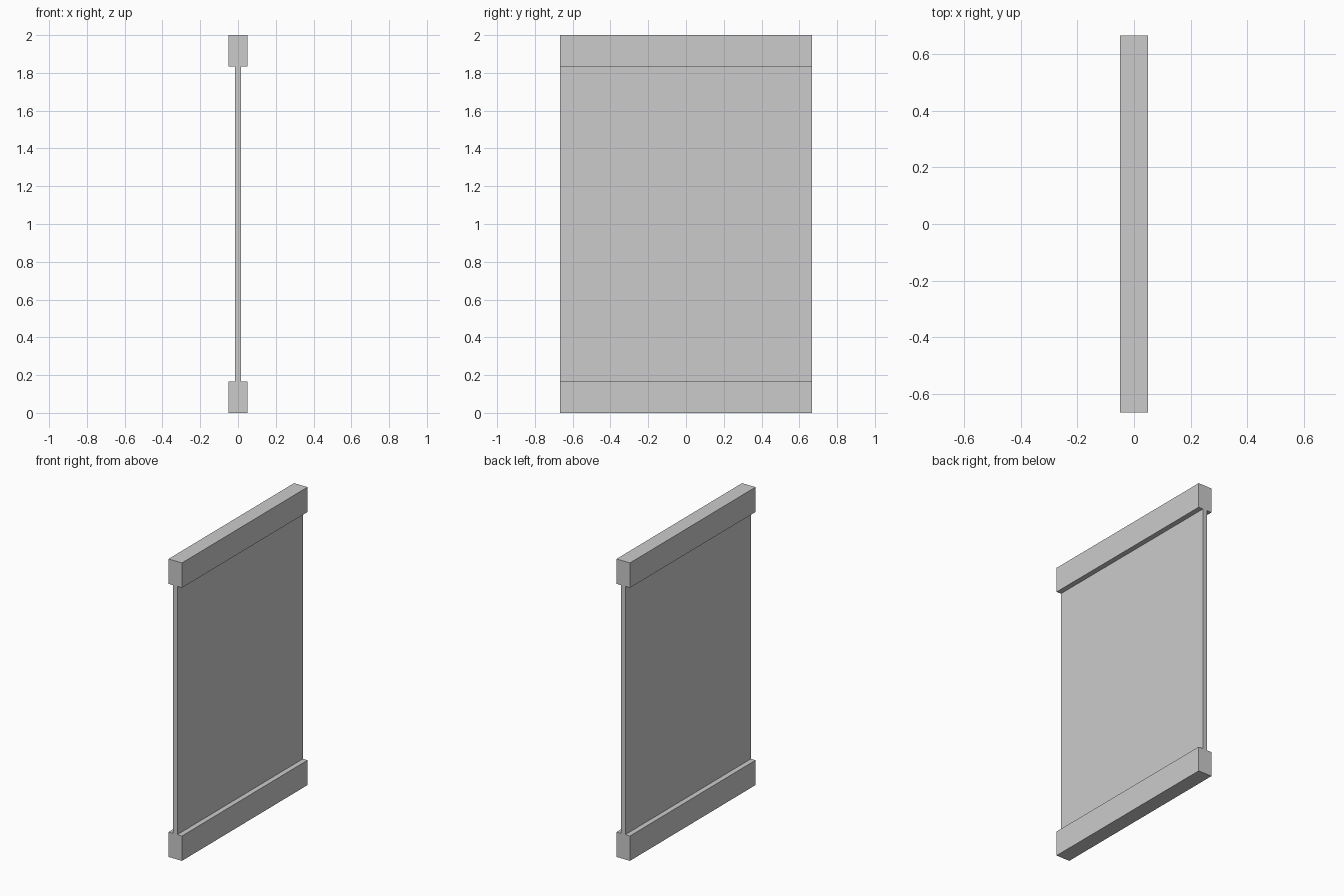
import bpy

if "Cube" in bpy.data.objects:
    bpy.data.objects.remove(bpy.data.objects["Cube"], do_unlink=True)

HEIGHT, DEPTH = 2.0, 1.332
RAIL_WIDTH, RAIL_HEIGHT = 0.1, 0.167
PANEL_WIDTH = 0.032

grey = bpy.data.materials.new("light grey")
grey.use_nodes = True
colour = (0.6, 0.6, 0.6, 1)
grey.diffuse_color = colour
grey.node_tree.nodes["Principled BSDF"].inputs["Base Color"].default_value = colour


def box(name, width, bottom, top):
    """Flat-sided box spanning the full depth."""
    bpy.ops.mesh.primitive_cube_add(size=1, location=(0, 0, (bottom + top) / 2))
    obj = bpy.context.object
    obj.name = name
    obj.scale = (width, DEPTH, top - bottom)
    bpy.ops.object.transform_apply(location=False, rotation=False, scale=True)
    obj.data.materials.append(grey)
    return obj


# Thick rails along the bottom and top edges
box("bottom_rail", RAIL_WIDTH, 0, RAIL_HEIGHT)
box("top_rail", RAIL_WIDTH, HEIGHT - RAIL_HEIGHT, HEIGHT)

# Thin upright panel between the rails
box("panel", PANEL_WIDTH, RAIL_HEIGHT, HEIGHT - RAIL_HEIGHT)
